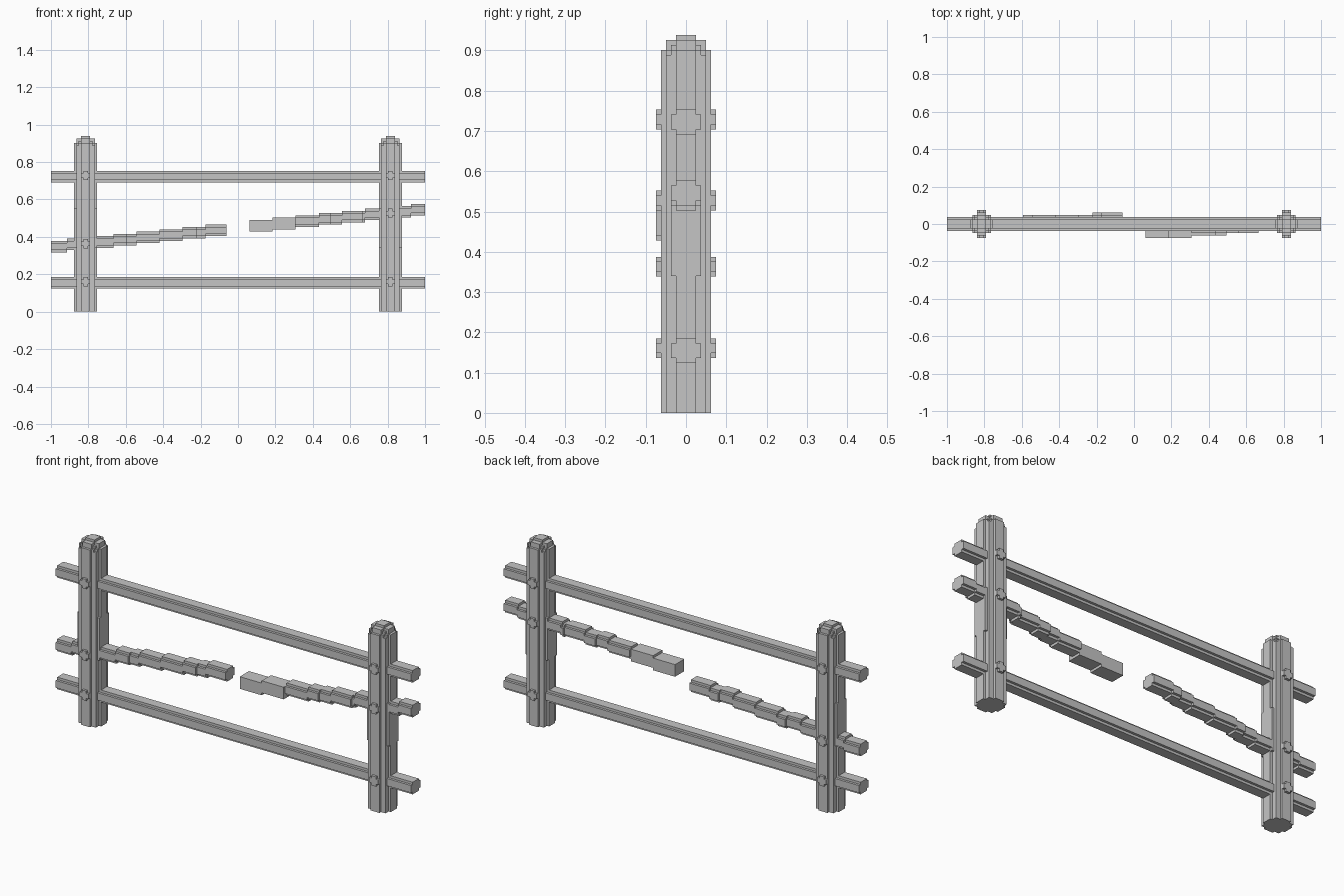
import bpy
import bmesh
from mathutils import Matrix, Vector

if "Cube" in bpy.data.objects:
    bpy.data.objects.remove(bpy.data.objects["Cube"])

V = 2 / 162  # size of one block; all lengths below are in blocks
POST_X = 66

GREY = (0.56, 0.56, 0.56, 1)
grey = bpy.data.materials.new("light_grey")
grey.use_nodes = True
grey.diffuse_color = GREY
grey.node_tree.nodes["Principled BSDF"].inputs["Base Color"].default_value = GREY

# Stepped round cross-sections, one quarter each
POST = [(5, 2), (4, 2), (4, 4), (2, 4), (2, 5)]
CAP_LOW = [(5, 2), (4, 2), (4, 3), (3, 3), (3, 4), (2, 4), (2, 5)]
CAP_MID = [(4, 2), (3, 2), (3, 3), (2, 3), (2, 4)]
CAP_HIGH = [(4, 2), (2, 2), (2, 4)]
CAP_TOP = [(2, 2)]
PATCH = [(5, 3)]
RAIL = [(3, 1.5), (2, 1.5), (2, 2.5)]
SQUARE_RAIL = [(3, 2.5)]
BOLT = [(2, 1), (1, 1), (1, 2)]

# Columns: section u, section v, extrusion direction
AXES = {
    "x": (Vector((0, 1, 0)), Vector((0, 0, 1)), Vector((1, 0, 0))),
    "y": (Vector((1, 0, 0)), Vector((0, 0, 1)), Vector((0, 1, 0))),
    "z": (Vector((1, 0, 0)), Vector((0, 1, 0)), Vector((0, 0, 1))),
}


def prism(bm, quarter, axis, start, end, centre):
    """Extrude a mirrored quarter section along an axis."""
    u, v, w = AXES[axis]
    outline = list(quarter)
    outline += [(-a, b) for a, b in reversed(quarter)]
    outline += [(-a, -b) for a, b in quarter]
    outline += [(a, -b) for a, b in reversed(quarter)]
    base = Vector(centre) + w * start
    face = bm.faces.new([bm.verts.new(base + u * a + v * b) for a, b in outline])
    new = bmesh.ops.extrude_face_region(bm, geom=[face], use_keep_orig=True)["geom"]
    moved = [g for g in new if isinstance(g, bmesh.types.BMVert)]
    bmesh.ops.translate(bm, verts=moved, vec=w * (end - start))


def finish(name, bm):
    bmesh.ops.recalc_face_normals(bm, faces=bm.faces[:])
    bm.transform(Matrix.Scale(V, 4))
    mesh = bpy.data.meshes.new(name)
    bm.to_mesh(mesh)
    bm.free()
    mesh.materials.append(grey)
    obj = bpy.data.objects.new(name, mesh)
    bpy.context.collection.objects.link(obj)


# Posts with domed tops, and their bolts front and back
for side, x, middle_bolt in (("right", -POST_X, 29.4), ("left", POST_X, 42.7)):
    bm = bmesh.new()
    prism(bm, POST, "z", 0, 72, (x, 0, 0))
    for i, layer in enumerate((CAP_LOW, CAP_MID, CAP_HIGH, CAP_TOP)):
        prism(bm, layer, "z", 72 + i, 73 + i, (x, 0, 0))
    finish(side + "_post", bm)

    # Slightly wider faces where the middle rail passes through
    bm = bmesh.new()
    prism(bm, PATCH, "z", 27.5, 45, (x, 0, 0))
    finish(side + "_post_patch", bm)

    bm = bmesh.new()
    for z in (13, middle_bolt, 59):
        prism(bm, BOLT, "y", -6, 6, (x, 0, z))
    finish(side + "_bolts", bm)

# Unbroken rails
for name, z in (("lower_rail", 12.5), ("upper_rail", 58.5)):
    bm = bmesh.new()
    prism(bm, RAIL, "x", -81, 81, (0, 0, z))
    finish(name, bm)


def broken_rail(name, cuts, z, bends):
    """Rail rising one block per step, shifted sideways between bends."""
    bm = bmesh.new()
    stops = sorted(set(cuts) | {bend[0] for bend in bends})
    for a, b in zip(stops, stops[1:]):
        height = z + sum(c <= a for c in cuts[1:-1])
        shift, section = [bend[1:] for bend in bends if bend[0] <= a][-1]
        prism(bm, section, "x", a, b, (0, shift, height))
    finish(name, bm)


# Snapped middle rail in two halves, bent apart at the break
broken_rail("right_broken_rail", [-81] + list(range(-74, -13, 10)) + [-5], 28.2,
            [(-81, 0, RAIL), (-48, 1, RAIL), (-18, 2, RAIL)])
broken_rail("left_broken_rail", [5] + list(range(15, 76, 10)) + [81], 37.2,
            [(5, -3, SQUARE_RAIL), (25, -2, RAIL), (40, -1, RAIL), (54, 0, RAIL)])
